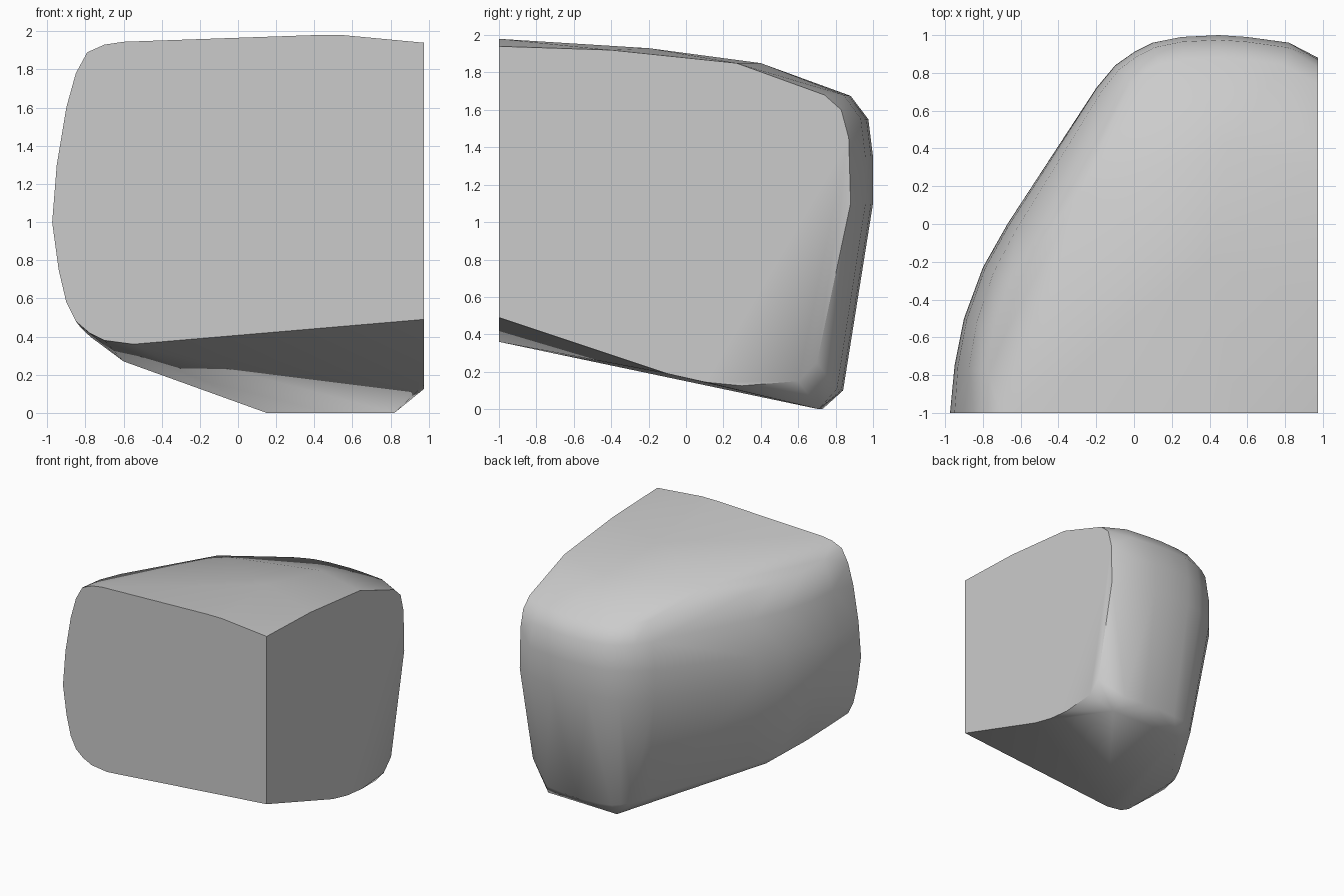
import bpy
import bmesh
from mathutils import Vector

default_cube = bpy.data.objects.get("Cube")
if default_cube:
    bpy.data.objects.remove(default_cube, do_unlink=True)

FRONT_Y, SIDE_X = -1, 0.974


def make_material(name, colour):
    material = bpy.data.materials.new(name)
    material.use_nodes = True
    material.diffuse_color = colour
    shader = next(n for n in material.node_tree.nodes if n.type == "BSDF_PRINCIPLED")
    shader.inputs["Base Color"].default_value = colour
    return material


def inset_point(outline, index, distance):
    """Move an outline point inwards along the outline's local normal."""
    before, point, after = (Vector(outline[index + step]) for step in (-1, 0, 1))
    tangent = (after - before).normalized()
    return point + Vector((-tangent.y, tangent.x)) * distance


def ring(outline, height, height_slope, inset, inset_slope):
    """Copy the waist outline to a sloping level, pulled in by a varying inset."""
    points = []
    for index in range(1, len(outline) - 1):
        y = outline[index][1]
        point = inset_point(outline, index, inset + inset_slope * y)
        if point.x < SIDE_X and point.y > FRONT_Y:
            points.append((point.x, point.y, height + height_slope * y))
    return points


def build_hull(name, points, material):
    """Skin the points with a convex surface, smooth except at the flat cuts."""
    bm = bmesh.new()
    for point in points:
        bm.verts.new(point)
    bmesh.ops.convex_hull(bm, input=bm.verts[:])
    loose = [vert for vert in bm.verts if not vert.link_faces]
    bmesh.ops.delete(bm, geom=loose, context="VERTS")
    bmesh.ops.dissolve_limit(bm, angle_limit=0.005, verts=bm.verts[:], edges=bm.edges[:])
    bmesh.ops.recalc_face_normals(bm, faces=bm.faces[:])
    mesh = bpy.data.meshes.new(name)
    bm.to_mesh(mesh)
    bm.free()
    mesh.materials.append(material)
    obj = bpy.data.objects.new(name, mesh)
    bpy.context.collection.objects.link(obj)
    bpy.ops.object.select_all(action="DESELECT")
    obj.select_set(True)
    bpy.context.view_layer.objects.active = obj
    bpy.ops.object.shade_smooth_by_angle(angle=0.7)
    return obj


# Flat front cut, as x and z
front_cut = [(SIDE_X, 0.49), (-0.55, 0.36), (-0.7, 0.38), (-0.78, 0.42), (-0.85, 0.48),
             (-0.9, 0.58), (-0.94, 0.75), (-0.974, 1), (-0.95, 1.3), (-0.9, 1.6),
             (-0.85, 1.78), (-0.79, 1.89), (-0.7, 1.93), (-0.6, 1.945), (0.4, 1.98),
             (0.55, 1.98), (SIDE_X, 1.94)]

# Flat side cut, as y and z
side_cut = [(-0.1, 0.19), (0.1, 0.145), (0.3, 0.125), (0.6, 0.15), (0.7, 0.25),
            (0.88, 1.1), (0.87, 1.45), (0.83, 1.6), (0.74, 1.68), (0.27, 1.85), (-0.4, 1.92)]

# Widest outline from the side cut round the back to the front cut, as x and y
waist = [(SIDE_X, 0.88), (0.82, 0.96), (0.6, 0.99), (0.45, 1), (0.25, 0.99), (0.1, 0.96),
         (0, 0.91), (-0.1, 0.84), (-0.2, 0.72), (-0.4, 0.4), (-0.67, 0), (-0.8, -0.23),
         (-0.9, -0.5), (-0.95, -0.75), (-0.974, FRONT_Y)]

# Gentle crown and sloping keel
crown = [(0.5, 0.4, 1.85), (0.4, -0.2, 1.93), (-0.3, 0.15, 1.86)]
keel = [(0.15, 0.73, 0), (0.82, 0.71, 0), (-0.6, -0.24, 0.27)]

points = [(x, FRONT_Y, z) for x, z in front_cut]
points += [(SIDE_X, y, z) for y, z in side_cut]
points += crown + keel

# Lower wall, waist, upper wall, shoulder and rim
points += ring(waist, 0.3, -0.2, 0.14, 0.02)
points += ring(waist, 1.05, 0.05, 0, 0)
points += ring(waist, 1.3, 0.05, 0.01, -0.01)
points += ring(waist, 1.6, -0.05, 0.055, -0.03)
points += ring(waist, 1.79, -0.115, 0.15, -0.03)

grey = make_material("stone grey", (0.6, 0.6, 0.6, 1))
build_hull("cut_rounded_block", points, grey)
